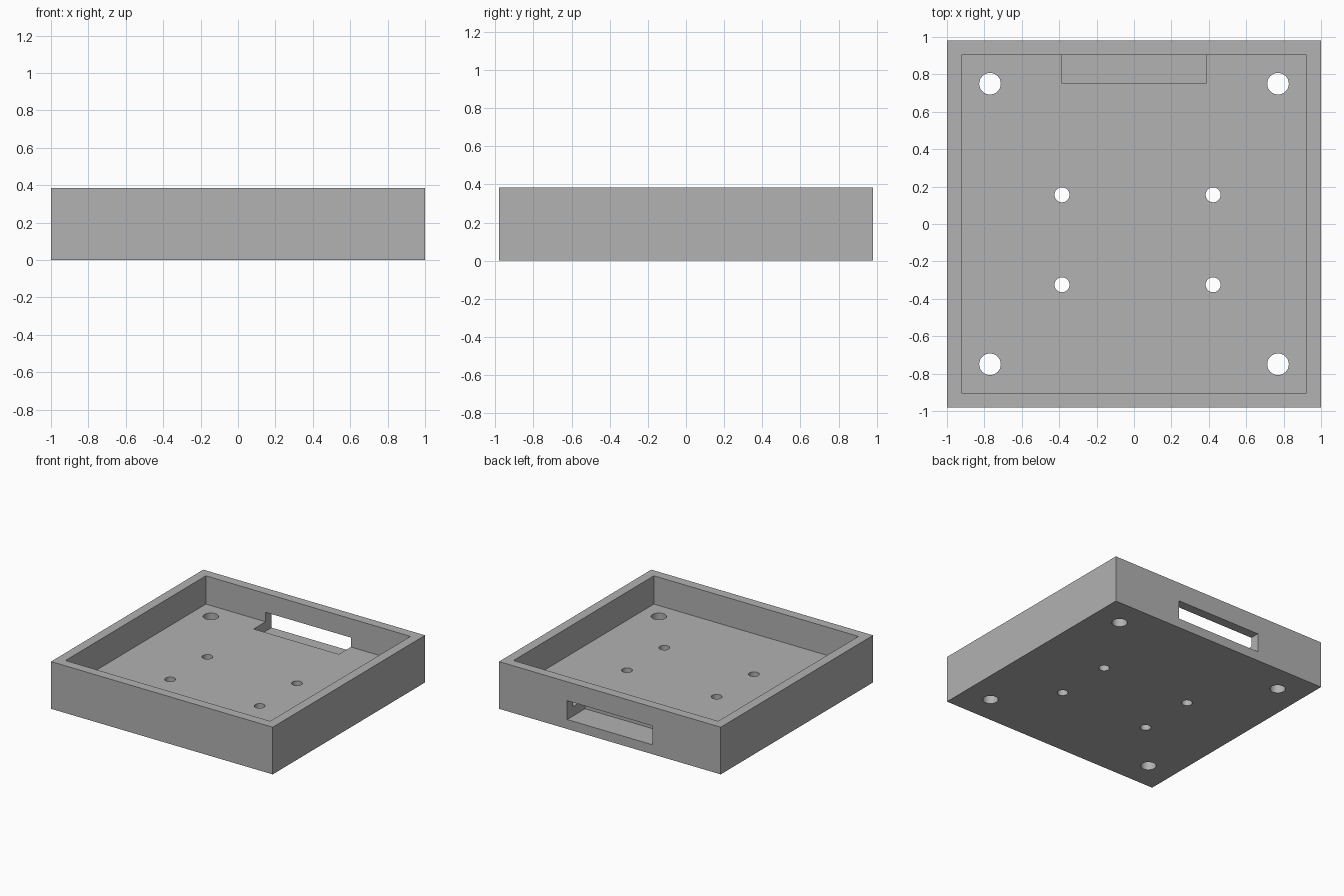
import bpy

cube = bpy.data.objects.get("Cube")
if cube:
    bpy.data.objects.remove(cube, do_unlink=True)

U = 1 / 13                      # wall thickness, the module of the whole tray
HALF_X, HALF_Y, HEIGHT = 1.0, 0.981, 5 * U
FLOOR = 2 * U

grey = bpy.data.materials.new("plain grey")
grey.use_nodes = True
colour = (0.445, 0.445, 0.445, 1)
grey.diffuse_color = colour
grey.node_tree.nodes["Principled BSDF"].inputs["Base Color"].default_value = colour


def box(name, low, high):
    """Box spanning two opposite corners."""
    bpy.ops.mesh.primitive_cube_add(size=1)
    ob = bpy.context.object
    ob.name = name
    ob.location = [(a + b) / 2 for a, b in zip(low, high)]
    ob.scale = [b - a for a, b in zip(low, high)]
    bpy.ops.object.transform_apply(location=True, scale=True)
    ob.data.materials.append(grey)
    return ob


def drill(name, x, y, radius):
    """Vertical cutter passing through the floor."""
    bpy.ops.mesh.primitive_cylinder_add(vertices=48, radius=radius, depth=4 * FLOOR,
                                        location=(x, y, 0))
    ob = bpy.context.object
    ob.name = name
    ob.data.materials.append(grey)
    return ob


# Solid block that becomes the tray
tray = box("tray", (-HALF_X, -HALF_Y, 0), (HALF_X, HALF_Y, HEIGHT))

# Open interior, and the slot through the back wall that dips into the floor
cutters = [
    box("interior_cutter", (U - HALF_X, U - HALF_Y, FLOOR),
        (HALF_X - U, HALF_Y - U, HEIGHT + U)),
    box("back_slot_cutter", (-5 * U, HALF_Y - 3 * U, U), (5 * U, HALF_Y + U, 3 * U)),
]

# Four large corner holes and four small mounting holes
for x in (-0.77, 0.77):
    for y in (-0.75, 0.75):
        cutters.append(drill("corner_hole_cutter", x, y, 0.75 * U))
for x in (-0.385, 0.423):
    for y in (-0.325, 0.156):
        cutters.append(drill("mounting_hole_cutter", x, y, 0.52 * U))

# Cut everything out of the block, then discard the cutters
bpy.context.view_layer.objects.active = tray
for cutter in cutters:
    mod = tray.modifiers.new("cut", 'BOOLEAN')
    mod.operation = 'DIFFERENCE'
    mod.solver = 'EXACT'
    mod.object = cutter
    bpy.ops.object.modifier_apply(modifier=mod.name)
    bpy.data.objects.remove(cutter, do_unlink=True)

# Round hole walls, crisp edges everywhere else
bpy.ops.object.select_all(action='DESELECT')
tray.select_set(True)
bpy.ops.object.shade_smooth_by_angle()
